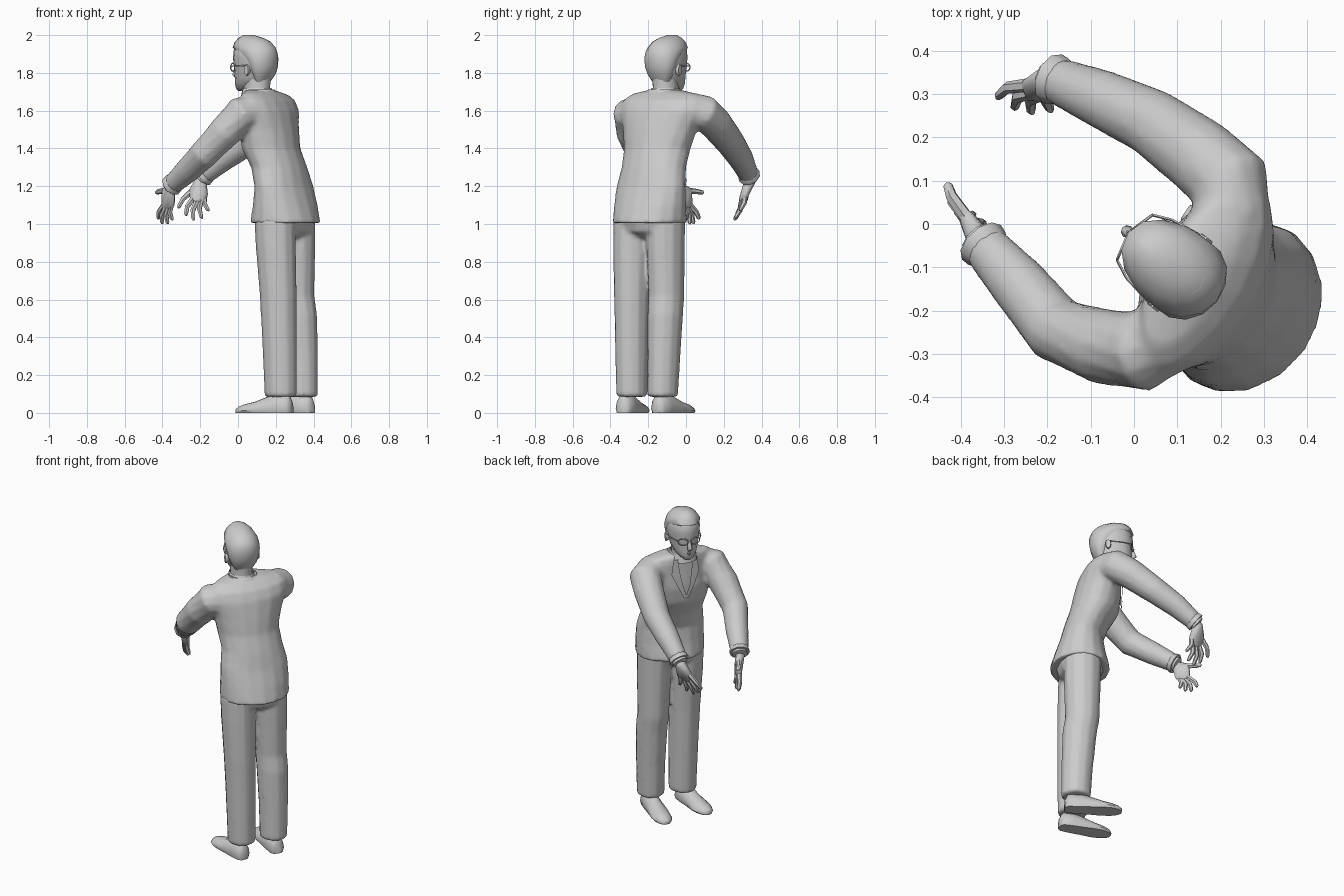
import bpy, bmesh
from math import sin, cos, pi, radians
from mathutils import Vector as V
from mathutils.bvhtree import BVHTree

if "Cube" in bpy.data.objects:
    bpy.data.objects.remove(bpy.data.objects["Cube"])

Z = V((0, 0, 1))


def select(obs):
    bpy.ops.object.select_all(action='DESELECT')
    for ob in obs:
        ob.select_set(True)
    bpy.context.view_layer.objects.active = obs[0]


def finish(name, bm, angle=50):
    bmesh.ops.recalc_face_normals(bm, faces=bm.faces)
    me = bpy.data.meshes.new(name)
    bm.to_mesh(me)
    bm.free()
    ob = bpy.data.objects.new(name, me)
    bpy.context.collection.objects.link(ob)
    select([ob])
    bpy.ops.object.shade_smooth_by_angle(angle=radians(angle))
    return ob


# fuse overlapping volumes into one garment
def fuse(name, obs, voxel, rounds):
    select(obs)
    bpy.ops.object.join()
    obs[0].name = name
    m = obs[0].modifiers.new("fuse", 'REMESH')
    m.mode, m.voxel_size, m.use_smooth_shade = 'VOXEL', voxel, True
    m = obs[0].modifiers.new("soften", 'SMOOTH')
    m.factor, m.iterations = .5, rounds


def ring(c, u, v, a, b, n=12):
    return [V(c) + u * a * cos(2 * pi * i / n) + v * b * sin(2 * pi * i / n) for i in range(n)]


def loft(name, rings, cap=True):
    bm = bmesh.new()
    vs = [[bm.verts.new(p) for p in r] for r in rings]
    n = len(vs[0])
    for a, b in zip(vs, vs[1:]):
        for i in range(n):
            bm.faces.new((a[i], a[(i + 1) % n], b[(i + 1) % n], b[i]))
    if cap:
        bm.faces.new(vs[0])
        bm.faces.new(vs[-1])
    return finish(name, bm)


def tube(name, pts, radii, n=10, up=Z, cap=True):
    pts = [V(p) for p in pts]
    rings = []
    for i, p in enumerate(pts):
        t = (pts[min(i + 1, len(pts) - 1)] - pts[max(i - 1, 0)]).normalized()
        u = t.cross(up).normalized()
        rings.append(ring(p, u, t.cross(u), radii[i], radii[i], n))
    return loft(name, rings, cap)


def axes(deg):
    # facing direction and the direction of the figure's own right side
    f = V((cos(radians(deg)), sin(radians(deg)), 0))
    return f, f.cross(Z)


# jacket body: z, centre x, centre y, half width, half depth, facing
body = [(1.005, .25, -.192, .207, .178, 145), (1.1, .25, -.19, .208, .151, 145),
        (1.2, .243, -.185, .205, .126, 145), (1.3, .218, -.17, .186, .13, 147),
        (1.4, .175, -.152, .188, .143, 149), (1.5, .165, -.138, .212, .139, 151),
        (1.6, .166, -.125, .245, .12, 151), (1.655, .155, -.118, .24, .104, 151),
        (1.69, .135, -.113, .19, .08, 151), (1.71, .115, -.11, .09, .068, 150)]
jacket = loft("jacket", [ring((x, y, z), *axes(d), b, a, 16) for z, x, y, a, b, d in body])
tree = BVHTree.FromPolygons([v.co for v in jacket.data.vertices],
                            [p.vertices for p in jacket.data.polygons])


# cloth pieces laid on the chest, rows of (z, side from, side to)
def patch(name, rows, lift):
    f, r = axes(150)
    bm = bmesh.new()
    grid = []
    for z, s0, s1 in rows:
        line = []
        for k in range(4):
            o = V((.15, -.125, z)) + r * (s0 + (s1 - s0) * k / 3) + f * .6
            hit = tree.ray_cast(o, -f)[0]
            line.append(bm.verts.new((hit or o - f * .55) + f * lift))
        grid.append(line)
    for a, b in zip(grid, grid[1:]):
        for k in range(3):
            bm.faces.new((a[k], a[k + 1], b[k + 1], b[k]))
    finish(name, bm)


patch("shirt_front", [(1.69, -.05, .05), (1.6, -.04, .04), (1.52, -.024, .024), (1.45, -.004, .004)], .004)
for sgn, side in ((1, "right"), (-1, "left")):
    patch(side + "_lapel", [(z, sgn * a, sgn * b) for z, a, b in
          ((1.69, .045, .075), (1.63, .041, .085), (1.6, .036, .09), (1.53, .023, .058), (1.44, -.005, .012))], .015)

# trousers
P = axes(145)
seat = loft("trouser_seat", [ring((x, y, z), *P, b, a) for z, x, y, a, b in
            ((.93, .25, -.195, .12, .075), (.96, .25, -.195, .185, .12), (1.03, .25, -.192, .195, .145))])
legs = {"left": ((.195, -.28, .112), (.2, -.283, .11), (.213, -.287, .101), (.216, -.287, .098),
                 (.222, -.287, .093), (.226, -.287, .088)),
        "right": ((.302, -.108, .111), (.303, -.108, .109), (.306, -.104, .101), (.321, -.11, .101),
                  (.333, -.117, .093), (.339, -.124, .087))}
parts = [seat]
for side, data in legs.items():
    parts.append(loft(side + "_trouser_leg", [ring((x, y, z), *P, r, r * .92) for (x, y, r), z in
                      zip(data, (1.02, .88, .62, .52, .3, .085))]))
fuse("trousers", parts, .012, 3)


# shoes: sections along the length (t, half width, height)
def shoe(name, heel, toe):
    heel, toe = V(heel), V(toe)
    side = (toe - heel).normalized().cross(Z)
    prof = ((0, .025, .06), (.06, .045, .1), (.25, .052, .105), (.45, .054, .085), (.65, .06, .06),
            (.82, .056, .048), (.94, .04, .036), (1, .018, .022))
    sec = ((-.85, 0), (-1, .25), (-.85, .6), (-.45, .93), (0, 1), (.45, .93), (.85, .6), (1, .25), (.85, 0))
    loft(name, [[heel.lerp(toe, t) + side * w * a + Z * h * b for a, b in sec] for t, w, h in prof])


shoe("left_shoe", (.285, -.337, 0), (-.008, -.224, 0))
shoe("right_shoe", (.395, -.158, 0), (.118, .028, 0))


# hands: palm hull plus fingers, thumb listed first
def hand(side, wrist, tips):
    wrist = V(wrist)
    tips = [V(t) for t in tips]
    knuckles = [wrist.lerp(t, .38 if i == 0 else .5) for i, t in enumerate(tips)]
    bm = bmesh.new()
    for p, r in [(wrist, .032)] + [(k, .019) for k in knuckles]:
        for v in bmesh.ops.create_icosphere(bm, subdivisions=1, radius=r)["verts"]:
            v.co += p
    hull = bmesh.ops.convex_hull(bm, input=bm.verts)
    bmesh.ops.delete(bm, geom=list({g for g in hull["geom_interior"] + hull["geom_unused"]
                                    if isinstance(g, bmesh.types.BMVert)}), context='VERTS')
    finish(side + "_palm", bm, 60)
    out = V((-.82, .57, 0)) * .016
    for i, (k, t) in enumerate(zip(knuckles, tips)):
        tube(f"{side}_finger_{i}", [k, k.lerp(t, .5) + out, k.lerp(t, .9) + out * .3, t],
             [.016, .014, .011, .005], 6, V((.57, .82, .1)))


arms = {"left": ([(.12, -.19, 1.59), (.08, -.255, 1.595), (.02, -.293, 1.585), (-.07, -.283, 1.487),
                  (-.18, -.243, 1.37), (-.265, -.14, 1.285), (-.345, -.05, 1.21)],
                 [(-.43, .095, 1.165), (-.42, .07, 1.025), (-.4, .04, 1.0), (-.37, .02, 1.0), (-.345, 0, 1.02)]),
        "right": ([(.19, -.04, 1.595), (.225, .03, 1.605), (.222, .095, 1.59), (.15, .158, 1.53),
                   (.04, .236, 1.43), (-.08, .291, 1.345), (-.18, .332, 1.26)],
                  [(-.315, .29, 1.085), (-.275, .265, 1.045), (-.235, .255, 1.02), (-.19, .26, 1.03),
                   (-.155, .285, 1.07)])}
sleeves = []
for side, (path, tips) in arms.items():
    sleeves.append(tube(side + "_sleeve", path, [.08, .092, .095, .089, .078, .068, .054], 12))
    a, b = V(path[-2]), V(path[-1])
    d = (b - a).normalized()
    # turned sleeve end and shirt cuff
    tube(side + "_sleeve_hem", [b - d * .025, b - d * .01, b + d * .012, b + d * .012],
         [.048, .057, .06, .04], 10)
    tube(side + "_shirt_cuff", [b, b + d * .025, b + d * .03], [.044, .046, .03], 10)
    hand(side, b + d * .025 - Z * .012, tips)
fuse("jacket", [jacket] + sleeves, .012, 5)

# neck and collars
F, R = axes(142)


def H(f, s, z):
    return V((.09, -.1, z)) + F * f + R * s


def head_ring(z, front, back, w, n=14):
    return ring(H((front + back) / 2, 0, z), F, R, (front - back) / 2, w, n)


loft("neck", [head_ring(*k) for k in ((1.66, .05, -.095, .07), (1.72, .06, -.085, .064), (1.79, .07, -.095, .068))])
loft("shirt_collar", [head_ring(*k) for k in
     ((1.67, .075, -.11, .09), (1.705, .068, -.1, .078), (1.72, .066, -.093, .07), (1.7, .06, -.085, .06))])
loft("jacket_collar", [head_ring(*k) for k in
     ((1.675, .05, -.13, .11), (1.7, .04, -.115, .093), (1.712, .03, -.103, .083), (1.69, .03, -.09, .075))])

# head, jaw to crown
loft("head", [head_ring(*k) for k in
     ((1.705, .108, .045, .022), (1.718, .12, .0, .042), (1.745, .122, -.06, .066), (1.775, .12, -.098, .078),
      (1.83, .122, -.12, .09), (1.88, .128, -.126, .095), (1.93, .122, -.118, .092), (1.97, .09, -.08, .06))])
# hair, nape to quiff
loft("hair", [head_ring(*k) for k in
     ((1.75, -.03, -.078, .052), (1.79, -.01, -.108, .076), (1.83, .01, -.123, .091), (1.875, .04, -.129, .099),
      (1.91, .09, -.127, .1), (1.935, .131, -.117, .095), (1.965, .12, -.09, .076), (1.985, .1, -.045, .053),
      (2.0, .075, .01, .022))])
# face
tube("nose", [H(.116, 0, 1.845), H(.126, 0, 1.815), H(.134, 0, 1.79), H(.12, 0, 1.776)],
     [.008, .011, .015, .01], 8, R)
for k, z in enumerate((1.757, 1.748)):
    tube(("upper_lip", "lower_lip")[k], [H(.105, -.026, z), H(.12, 0, z), H(.105, .026, z)], [.003, .007, .003], 6)

for sgn, side in ((1, "right"), (-1, "left")):
    # ear
    loft(side + "_ear", [ring(H(-.02, sgn * s, 1.815), F, Z, a, b, 8) for s, a, b in
         ((.078, .012, .022), (.096, .018, .032), (.103, .015, .028))])
    # glasses rim and arm
    rim = [H(.128 - .016 * (.5 + .5 * cos(t)), sgn * (.037 + .029 * cos(t)), 1.83 + .021 * sin(t))
           for t in [i * pi / 6 for i in range(13)]]
    tube(side + "_glasses_rim", rim, [.0035] * 13, 5, F)
    tube(side + "_glasses_arm", [H(.112, sgn * .066, 1.836), H(.07, sgn * .085, 1.836), H(-.02, sgn * .1, 1.838)],
         [.0035] * 3, 5)
tube("glasses_bridge", [H(.126, -.01, 1.834), H(.134, 0, 1.838), H(.126, .01, 1.834)], [.0035] * 3, 5)
